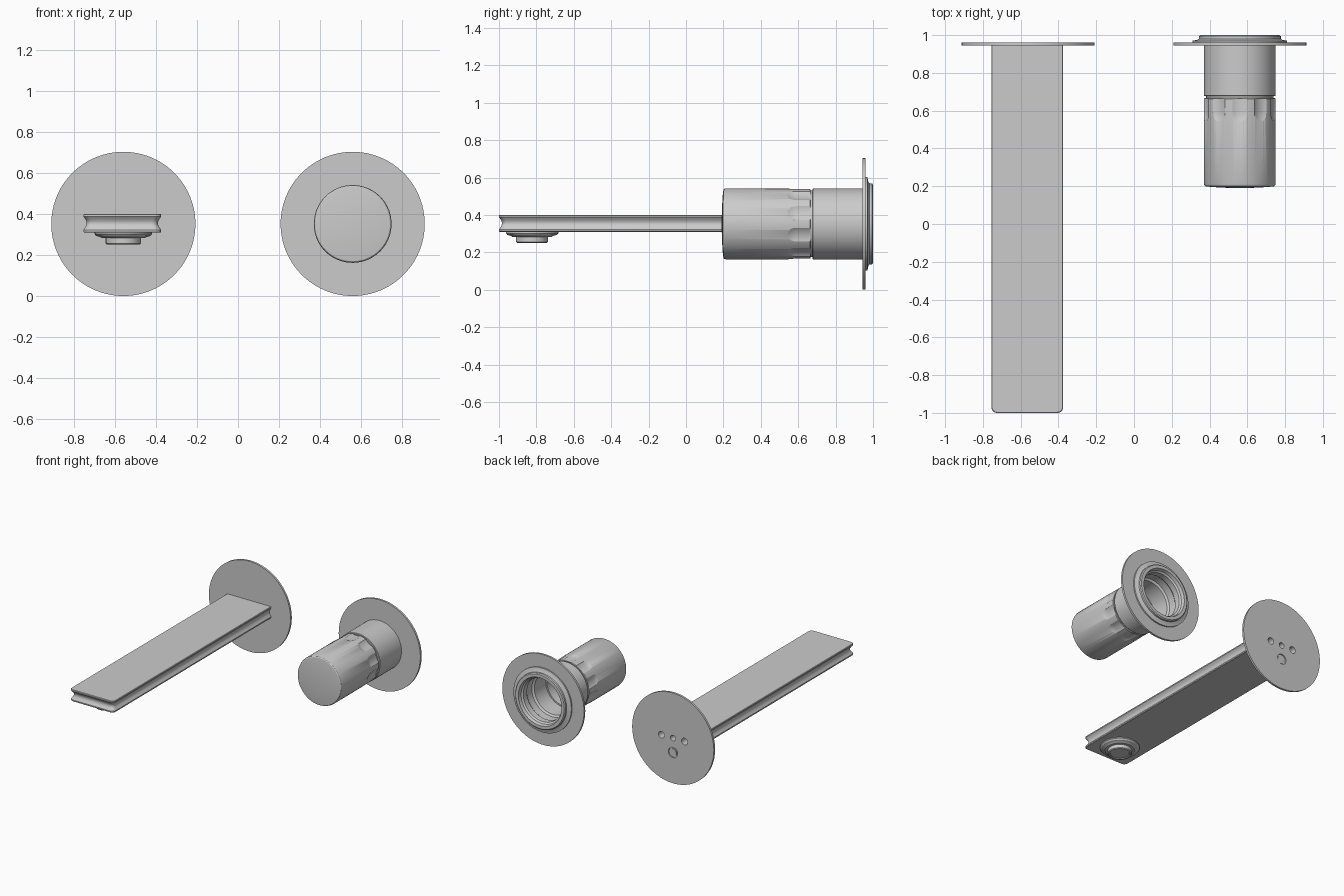
import bpy, bmesh, math

cube = bpy.data.objects.get("Cube")
if cube:
    bpy.data.objects.remove(cube)

CX, CZ, R = 0.56, 0.352, 0.352      # fitting axis offset, height, plate radius
SEG = 72

metal = bpy.data.materials.new("brushed grey metal")
metal.use_nodes = True
grey = (0.6, 0.6, 0.6, 1)
metal.diffuse_color = grey
metal.node_tree.nodes["Principled BSDF"].inputs["Base Color"].default_value = grey


def finish(name, bm):
    """Turn a bmesh into a linked, coloured object."""
    bmesh.ops.remove_doubles(bm, verts=bm.verts, dist=1e-5)
    bmesh.ops.recalc_face_normals(bm, faces=bm.faces)
    mesh = bpy.data.meshes.new(name)
    bm.to_mesh(mesh)
    bm.free()
    mesh.materials.append(metal)
    obj = bpy.data.objects.new(name, mesh)
    bpy.context.collection.objects.link(obj)
    return obj


def add_faces(bm, rings, closed=False):
    """Skin neighbouring rings of equal length."""
    pairs = list(zip(rings, rings[1:]))
    if closed:
        pairs.append((rings[-1], rings[0]))
    for a, b in pairs:
        n = len(a)
        for i in range(n):
            j = (i + 1) % n
            bm.faces.new((a[i], a[j], b[j], b[i]))


def lathe(name, profile, u, v, axis="Y", closed=False, seg=SEG):
    """Revolve (radius, position) points round an axis through u, v."""
    bm = bmesh.new()
    rings = []
    for r, t in profile:
        ring = []
        for i in range(seg):
            a = math.tau * i / seg
            p, q = u + r * math.cos(a), v + r * math.sin(a)
            ring.append(bm.verts.new((p, t, q) if axis == "Y" else (p, q, t)))
        rings.append(ring)
    add_faces(bm, rings, closed)
    bmesh.ops.dissolve_degenerate(bm, edges=bm.edges, dist=1e-6)
    return finish(name, bm)


def disc(name, r, y0, y1, x, z, seg=SEG):
    return lathe(name, [(0, y0), (r, y0), (r, y1), (0, y1)], x, z, seg=seg)


def cut(target, cutters):
    """Subtract cutters from the target and discard them."""
    bpy.context.view_layer.objects.active = target
    for c in cutters:
        c.hide_render = True
        mod = target.modifiers.new("cut", "BOOLEAN")
        mod.operation, mod.solver, mod.object = "DIFFERENCE", "EXACT", c
        bpy.ops.object.modifier_apply(modifier=mod.name)
        bpy.data.objects.remove(c)


# Spout: rounded front corners, waisted edge
def spout_outline(inset, corner=0.03, steps=6):
    half, front, back = 0.19 - inset, -1 + inset, 0.95
    pts = [(-half, back)]
    for side in (-1, 1):
        for i in range(steps + 1):
            a = math.pi / 2 * i / steps
            if side == 1:
                a = math.pi / 2 - a
            pts.append((side * (half - corner + corner * math.cos(a)),
                        front + corner - corner * math.sin(a)))
    return pts + [(half, back)]


bm = bmesh.new()
rings = []
top, bottom = 0.40, 0.31
levels = [(0.003, top), (0, top - 0.003), (0, top - 0.012)]
for i in range(1, 8):                        # hollow along the edge
    f = i / 8
    levels.append((0.016 * math.sin(math.pi * f), top - 0.012 - f * 0.066))
levels += [(0, bottom + 0.012), (0, bottom + 0.003), (0.003, bottom)]
for inset, z in levels:
    rings.append([bm.verts.new((x - CX - 0.005, y, z)) for x, y in spout_outline(inset)])
add_faces(bm, rings)
bm.faces.new(rings[0])
bm.faces.new(rings[-1])
spout = finish("spout", bm)

# Spout wall plate with inlet holes at the back
spout_plate = disc("spout_plate", R, 0.944, 0.96, -CX, CZ, 96)
holes = [(-0.1, 0.026), (0, 0.022), (0.1, 0.026)]
for target in (spout_plate, spout):
    cut(target, [disc("hole_cutter", r, 0.87, 1.0, dx - CX, CZ, 32) for dx, r in holes])
cut(spout_plate, [disc("screw_cutter", 0.04, 0.95, 1.0, -CX, 0.24, 32)])
disc("fixing_screw_back", 0.031, 0.949, 0.957, -CX + 0.004, 0.236, 32)
disc("fixing_screw_front", 0.04, 0.942, 0.945, -CX, 0.24, 32)

# Aerator under the spout tip
lathe("aerator_collar", [(0, 0.315), (0.14, 0.315), (0.14, 0.302), (0.132, 0.293),
                         (0.112, 0.288), (0.105, 0.282), (0, 0.282)],
      -CX, -0.823, "Z")
lathe("aerator_nozzle", [(0, 0.29), (0.086, 0.29), (0.086, 0.256), (0.08, 0.251),
                         (0.07, 0.251), (0.066, 0.256), (0, 0.256)],
      -CX, -0.823, "Z")

# Handle wall plate, a ring round the sleeve
lathe("handle_plate", [(0.18, 0.944), (R, 0.944), (R, 0.96), (0.18, 0.96)],
      CX, CZ, closed=True, seg=96)

# Fixed sleeve with stepped mounting flange and open bore
lathe("handle_sleeve", [
    (0.187, 0.677), (0.19, 0.68), (0.19, 0.958), (0.25, 0.958), (0.25, 0.970),
    (0.225, 0.975), (0.217, 0.98), (0.217, 0.994), (0.21, 1.0), (0.186, 1.0),
    (0.18, 0.975), (0.168, 0.965), (0.168, 0.92), (0.175, 0.91), (0.175, 0.85),
    (0.16, 0.84), (0.16, 0.677)], CX, CZ, closed=True)

# Turning knob with slightly domed face and neck
knob = lathe("handle_knob", [
    (0, 0.19), (0.08, 0.192), (0.15, 0.196), (0.182, 0.2), (0.187, 0.204),
    (0.19, 0.213), (0.19, 0.663), (0.187, 0.666), (0.178, 0.666), (0.178, 0.70),
    (0.15, 0.70), (0.15, 0.5), (0, 0.5)], CX, CZ)

# Scalloped finger grips round the knob
cutters = []
for k in range(10):
    a = math.pi / 2 + math.tau * k / 10
    r, start = 0.1, 0.588
    profile = [(r * math.sin(t * math.pi / 24), start - r * math.cos(t * math.pi / 24))
               for t in range(13)]
    profile += [(r, 0.665), (0, 0.665)]
    cutters.append(lathe("grip_cutter", profile, CX + 0.278 * math.cos(a),
                         CZ + 0.278 * math.sin(a), seg=64))
cut(knob, cutters)

# Smooth shading with crisp edges
bpy.ops.object.select_all(action="DESELECT")
for obj in bpy.context.collection.objects:
    if obj.type == "MESH" and metal.name in obj.data.materials:
        obj.select_set(True)
        bpy.context.view_layer.objects.active = obj
bpy.ops.object.shade_smooth_by_angle(angle=math.radians(30))
